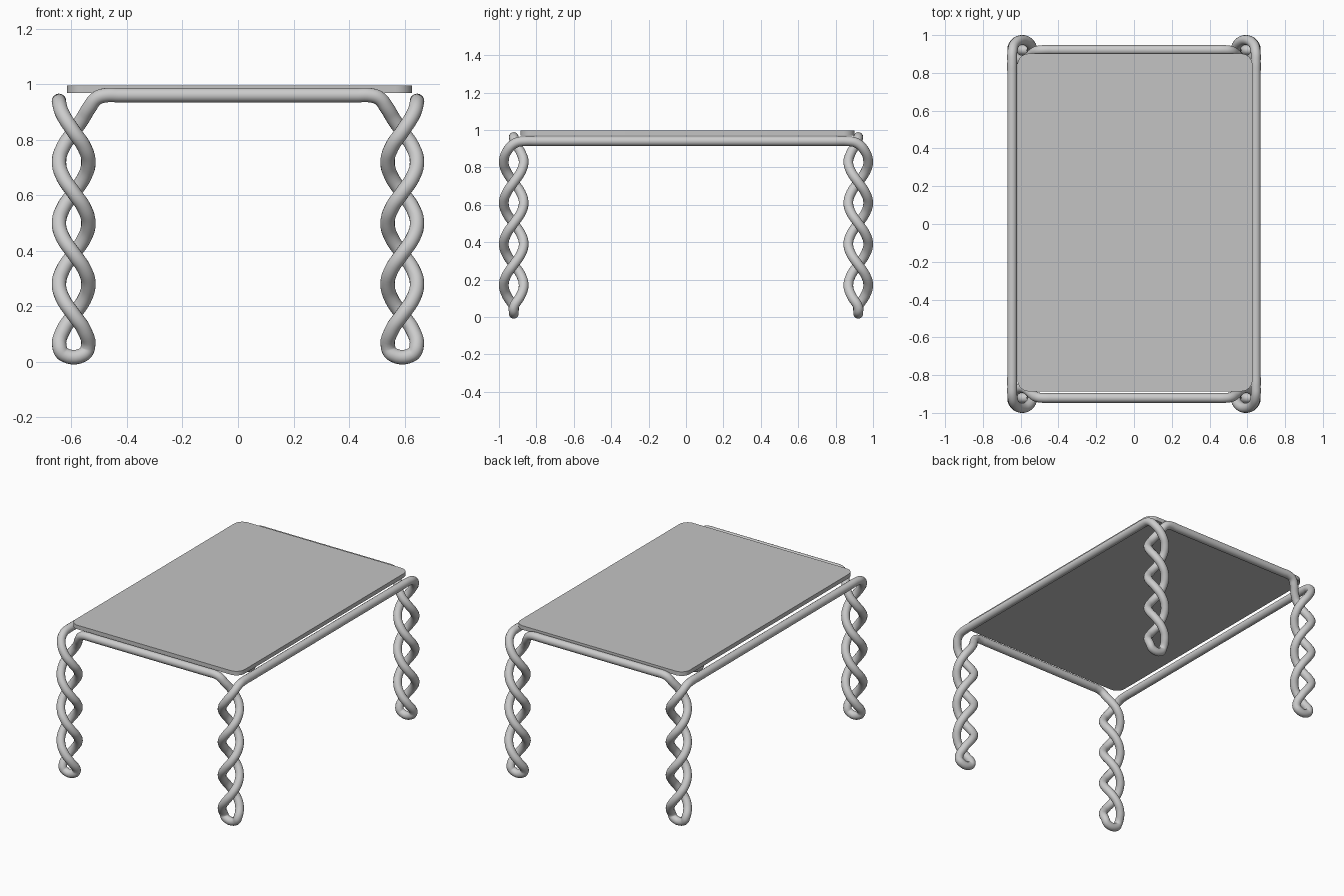
import bpy, bmesh, math
from mathutils import Vector

cube = bpy.data.objects.get("Cube")
if cube:
    bpy.data.objects.remove(cube)


def material(name, value):
    m = bpy.data.materials.new(name)
    m.use_nodes = True
    color = (value, value, value, 1)
    m.diffuse_color = color
    m.node_tree.nodes["Principled BSDF"].inputs["Base Color"].default_value = color
    return m


tube_grey = material("tube grey", 0.6)
top_grey = material("tabletop grey", 0.55)

TUBE = 0.026                     # tube radius
AXIS = Vector((0.592, 0.921, 0)) # centre line of one leg
COIL, PITCH, START = 0.053, 0.44, 0.94


def coil(z, side):
    """Point on one strand of the leg's double helix."""
    t = (START - z) / PITCH * math.tau
    return AXIS + Vector((side * COIL * math.cos(t), side * COIL * math.sin(t), z))


# One quarter of the frame: long rail, down one strand, foot, up the other, short rail
levels = [0.83 - i * PITCH / 8 for i in range(14)]
quarter = [Vector(p) for p in ((0.645, 0.80, 0.94), (0.645, 0.86, 0.94),
                               (0.644, 0.91, 0.931), (0.633, 0.951, 0.895))]
quarter += [coil(z, 1) for z in levels]
quarter += [AXIS + Vector((x, 0, z)) for x, z in
            ((0.051, 0.052), (0.034, TUBE), (-0.034, TUBE), (-0.051, 0.052))]
quarter += [coil(z, -1) for z in reversed(levels)]
quarter += [Vector(p) for p in ((0.561, 0.881, 0.875), (0.535, 0.905, 0.918),
                                (0.508, 0.918, 0.951), (0.475, 0.921, 0.961),
                                (0.43, 0.921, 0.961))]

# Mirror the quarter around both axes into a single closed loop
loop = []
for sx, sy, step in ((1, 1, 1), (-1, 1, -1), (-1, -1, 1), (1, -1, -1)):
    loop += [Vector((p.x * sx, p.y * sy, p.z)) for p in quarter[::step]]

curve = bpy.data.curves.new("twisted_frame", 'CURVE')
curve.dimensions = '3D'
curve.resolution_u = 5
curve.bevel_depth = TUBE
curve.bevel_resolution = 6
spline = curve.splines.new('BEZIER')
spline.bezier_points.add(len(loop) - 1)
spline.use_cyclic_u = True
n = len(quarter)
for i, (bp, p) in enumerate(zip(spline.bezier_points, loop)):
    bp.co = p
    kind = 'VECTOR' if i % n in (0, n - 1) else 'AUTO'
    bp.handle_left_type = bp.handle_right_type = kind
curve.materials.append(tube_grey)
frame = bpy.data.objects.new("twisted_frame", curve)
bpy.context.collection.objects.link(frame)

# Turn the frame into a smooth mesh
bpy.ops.object.select_all(action='DESELECT')
frame.select_set(True)
bpy.context.view_layer.objects.active = frame
bpy.ops.object.convert(target='MESH')
bpy.ops.object.shade_smooth()

# Thin tabletop with rounded corners
bm = bmesh.new()
bmesh.ops.create_cube(bm, size=1)
bmesh.ops.scale(bm, vec=(1.244, 1.788, 0.027), verts=bm.verts)
upright = [e for e in bm.edges if abs(e.verts[0].co.z - e.verts[1].co.z) > 0.01]
bmesh.ops.bevel(bm, geom=upright, offset=0.06, segments=8, profile=0.5, affect='EDGES')
mesh = bpy.data.meshes.new("tabletop")
bm.to_mesh(mesh)
bm.free()
mesh.materials.append(top_grey)
top = bpy.data.objects.new("tabletop", mesh)
top.location = (0.005, 0.008, 0.983)
bpy.context.collection.objects.link(top)
frame.select_set(False)
top.select_set(True)
bpy.context.view_layer.objects.active = top
bpy.ops.object.shade_smooth_by_angle(angle=math.radians(30))
